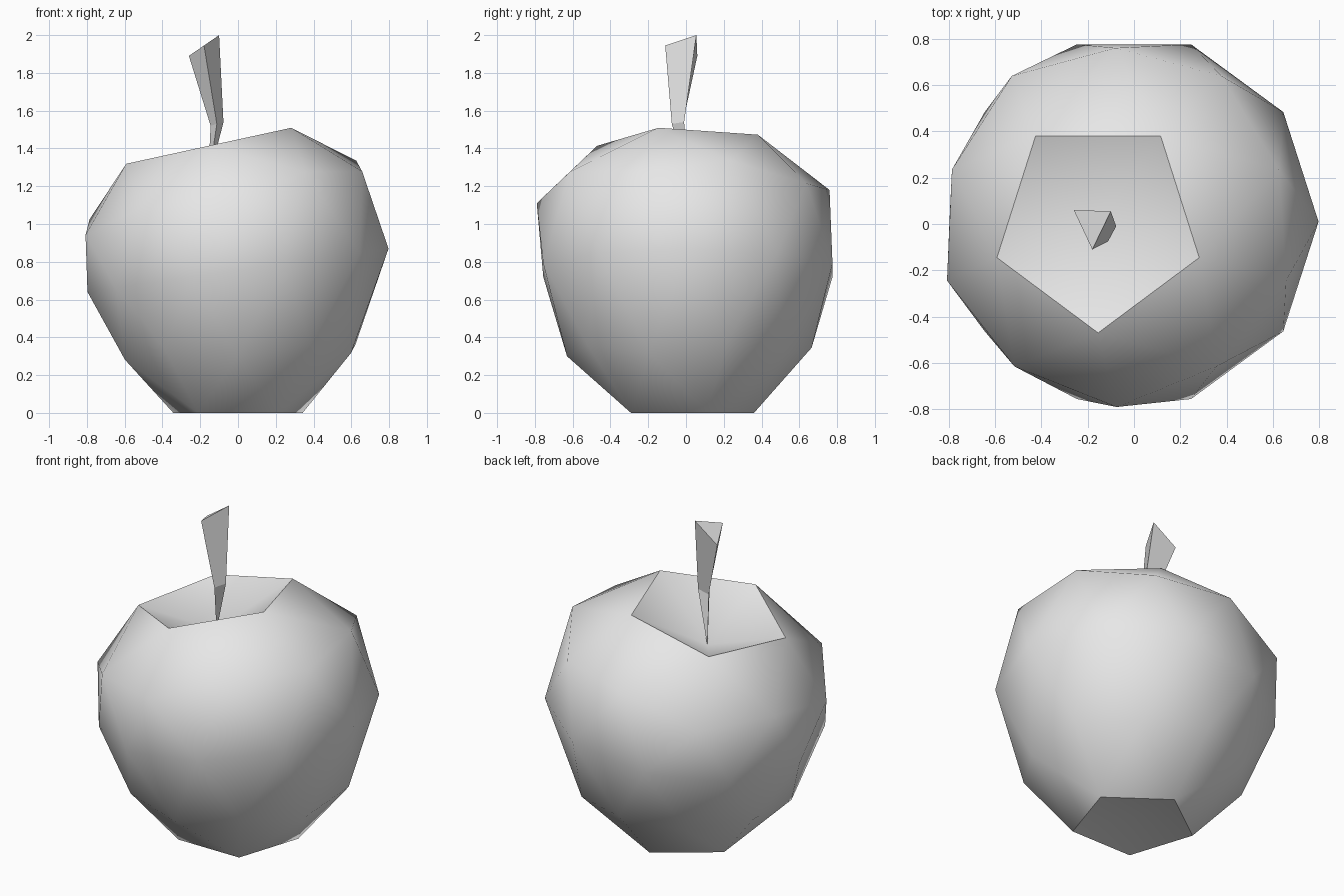
import bpy
import bmesh
from math import cos, radians, atan
from mathutils import Matrix, Vector

cube = bpy.data.objects.get("Cube")
if cube:
    bpy.data.objects.remove(cube)

grey = bpy.data.materials.new("plain_grey")
grey.use_nodes = True
COLOUR = (0.8, 0.8, 0.8, 1.0)
grey.diffuse_color = COLOUR
grey.node_tree.nodes["Principled BSDF"].inputs["Base Color"].default_value = COLOUR


def add_object(name, bm):
    bmesh.ops.recalc_face_normals(bm, faces=bm.faces)
    mesh = bpy.data.meshes.new(name)
    bm.to_mesh(mesh)
    bm.free()
    mesh.materials.append(grey)
    obj = bpy.data.objects.new(name, mesh)
    bpy.context.collection.objects.link(obj)
    return obj


# Rings of the fruit: unit-sphere height -> (centre x, centre y, radius, height, tilt slope)
RINGS = {
    1.0: (-0.16, 0.01, 0.0, 1.22, 0.0),
    0.85: (-0.155, 0.0, 0.47, 1.414, 0.218),
    0.53: (-0.08, 0.0, 0.76, 1.18, 0.22),
    0.45: (-0.075, 0.0, 0.79, 1.11, 0.23),
    0.0: (0.0, 0.01, 0.805, 0.755, 0.144),
    -0.45: (0.0, 0.01, 0.655, 0.345, 0.03),
    -0.53: (0.0, 0.0, 0.63, 0.30, 0.03),
    -0.85: (0.0, 0.0, 0.36, 0.0, 0.0),
    -1.0: (0.0, 0.0, 0.0, 0.05, 0.0),
}

# Fruit body: a coarse icosphere whose rings are leaned and swollen
bm = bmesh.new()
bmesh.ops.create_icosphere(bm, subdivisions=2, radius=1.0,
                           matrix=Matrix.Rotation(radians(-18), 4, "Z"))
level = {v: min(RINGS, key=lambda k: abs(k - v.co.z)) for v in bm.verts}
for v, key in level.items():
    cx, cy, radius, height, slope = RINGS[key]
    around = Vector((v.co.x, v.co.y))
    if radius:
        around.normalize()
    dx = around.x * radius * cos(atan(slope))
    v.co = (cx + dx, cy + around.y * radius, height + slope * dx)

# Smooth skin with crisp rims around the top hollow and the base
for face in bm.faces:
    face.smooth = True
for edge in bm.edges:
    a, b = (level[v] for v in edge.verts)
    if a == b and abs(a) == 0.85:
        edge.smooth = False
add_object("fruit_body", bm)

# Stem: a faceted three-sided stalk, pointed in the hollow and flared at the top
bm = bmesh.new()
tip = bm.verts.new((-0.16, 0.015, 1.21))
neck = [bm.verts.new(p) for p in
        ((-0.145, -0.02, 1.52), (-0.077, -0.01, 1.54), (-0.112, -0.075, 1.53))]
end = [bm.verts.new(p) for p in
       ((-0.26, 0.06, 1.89), (-0.10, 0.055, 2.0), (-0.18, -0.11, 1.945))]
for i in range(3):
    j = (i + 1) % 3
    bm.faces.new((tip, neck[i], neck[j]))
    bm.faces.new((neck[i], end[i], end[j], neck[j]))
bm.faces.new(end)
add_object("stem", bm)
